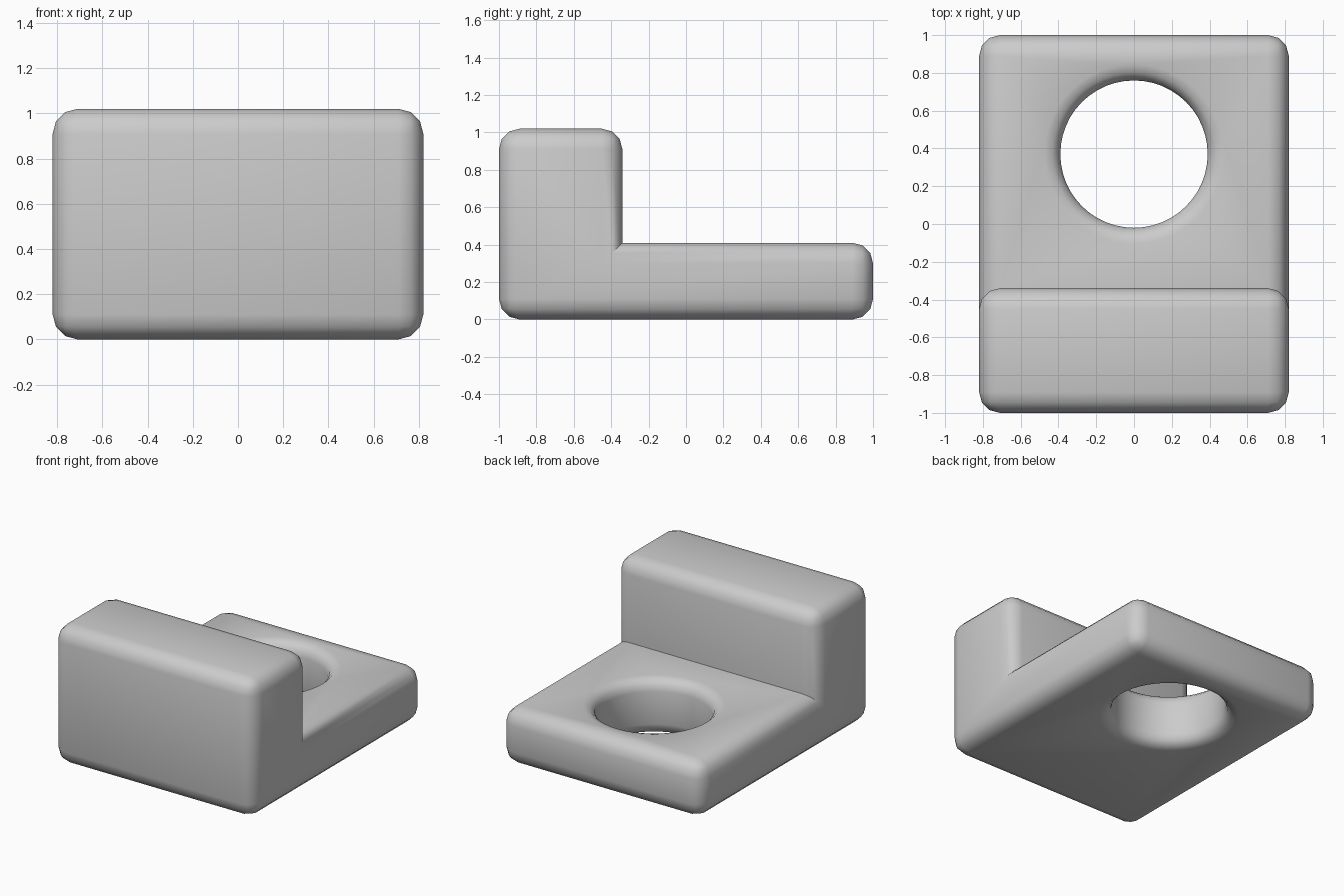
import bpy
import bmesh
import math

cube = bpy.data.objects.get("Cube")
if cube:
    bpy.data.objects.remove(cube, do_unlink=True)

HALF_WIDTH = 0.82
BASE_TOP = 0.41
WALL_BACK = -0.34
HOLE_Y = 0.37
HOLE_RADIUS = 0.39

grey = bpy.data.materials.new("plain grey")
grey.use_nodes = True
colour = (0.6, 0.6, 0.6, 1)
grey.diffuse_color = colour
grey.node_tree.nodes["Principled BSDF"].inputs["Base Color"].default_value = colour


def add_object(name, bm):
    bmesh.ops.recalc_face_normals(bm, faces=bm.faces)
    mesh = bpy.data.meshes.new(name)
    bm.to_mesh(mesh)
    bm.free()
    mesh.materials.append(grey)
    obj = bpy.data.objects.new(name, mesh)
    bpy.context.collection.objects.link(obj)
    return obj


# L-shaped bracket, rounded on every edge but the inner corner
profile = [(-1, 0), (1, 0), (1, BASE_TOP), (WALL_BACK, BASE_TOP),
           (WALL_BACK, 1.02), (-1, 1.02)]
bm = bmesh.new()
side = bm.faces.new([bm.verts.new((-HALF_WIDTH, y, z)) for y, z in profile])
extruded = bmesh.ops.extrude_face_region(bm, geom=[side], use_keep_orig=True)
new_verts = [g for g in extruded["geom"] if isinstance(g, bmesh.types.BMVert)]
bmesh.ops.translate(bm, verts=new_verts, vec=(2 * HALF_WIDTH, 0, 0))
bmesh.ops.recalc_face_normals(bm, faces=bm.faces)
outer_edges = [e for e in bm.edges if e.is_convex]
bmesh.ops.bevel(bm, geom=outer_edges, offset=0.11, segments=3, profile=0.5,
                affect='EDGES', clamp_overlap=True)
bracket = add_object("bracket", bm)

# Turned cutter that flares at both ends to round the rims of the hole
rim = 0.085
arc = [(rim * (1 - math.cos(a)), rim * (1 - math.sin(a)))
       for a in (math.radians(d) for d in (90, 60, 30, 0))]
lower = [(HOLE_RADIUS + r, z) for r, z in arc]
upper = [(r, BASE_TOP - z) for r, z in reversed(lower)]
flare = HOLE_RADIUS + rim
outline = ([(0, -0.1), (flare, -0.1)] + lower + upper
           + [(flare, BASE_TOP + 0.1), (0, BASE_TOP + 0.1)])
bm = bmesh.new()
points = [bm.verts.new((r, HOLE_Y, z)) for r, z in outline]
edges = [bm.edges.new(pair) for pair in zip(points, points[1:])]
bmesh.ops.spin(bm, geom=points + edges, cent=(0, HOLE_Y, 0), axis=(0, 0, 1),
               angle=2 * math.pi, steps=48)
bmesh.ops.remove_doubles(bm, verts=bm.verts, dist=0.0005)
cutter = add_object("hole_cutter", bm)
cutter.hide_render = True
cutter.hide_viewport = True
cutter.display_type = 'WIRE'

# Cut the hole and smooth the rounded edges
cut = bracket.modifiers.new("hole", 'BOOLEAN')
cut.operation = 'DIFFERENCE'
cut.solver = 'EXACT'
cut.object = cutter
bpy.ops.object.select_all(action='DESELECT')
bracket.select_set(True)
bpy.context.view_layer.objects.active = bracket
bpy.ops.object.modifier_apply(modifier=cut.name)
bpy.data.objects.remove(cutter, do_unlink=True)
bpy.ops.object.shade_smooth_by_angle(angle=math.radians(35))
